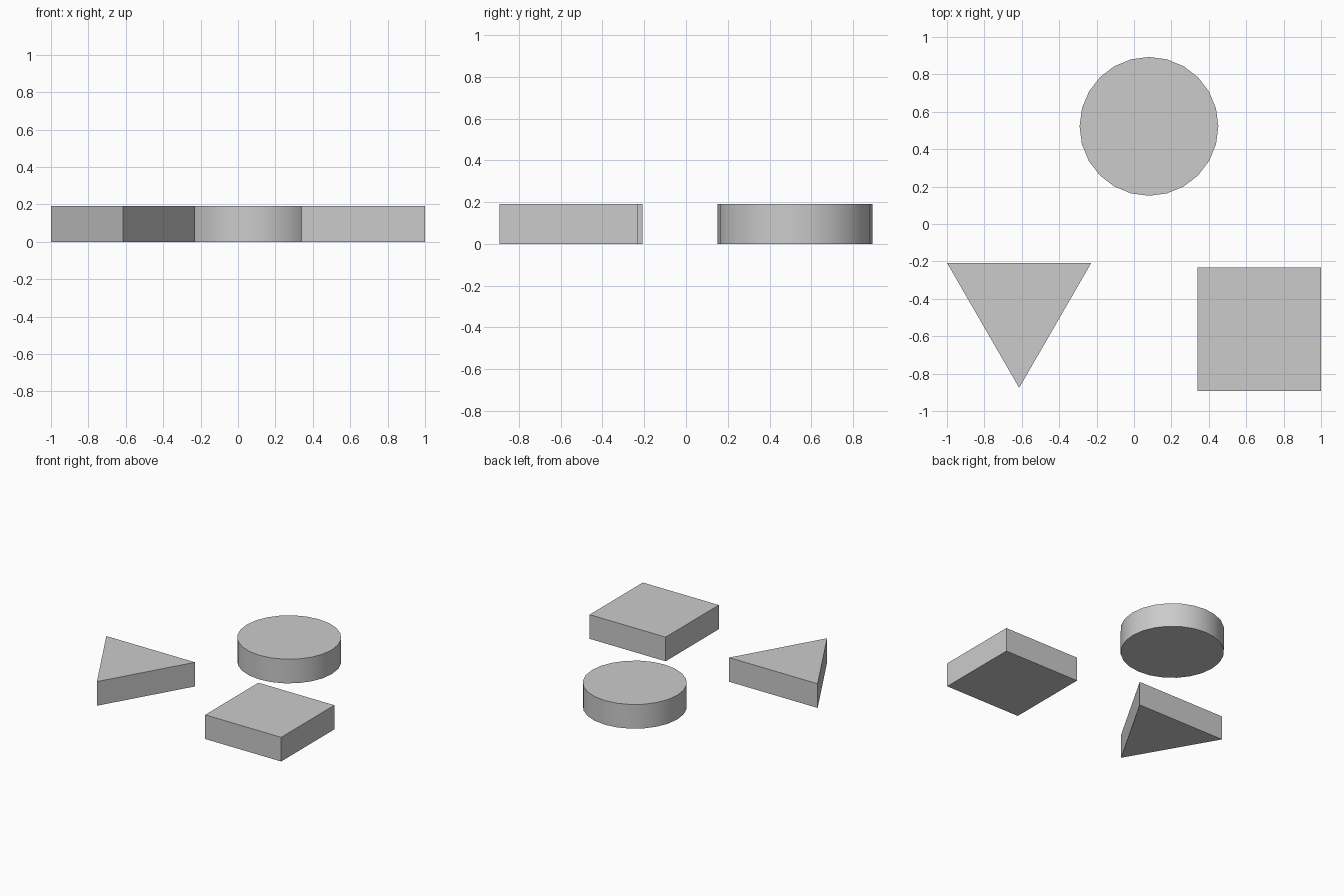
import bpy
import math

if "Cube" in bpy.data.objects:
    bpy.data.objects.remove(bpy.data.objects["Cube"])

H = 0.19  # shared thickness


def prism(name, sides, radius, x, y, turn=0.0):
    """Upright prism with a regular outline, standing on z = 0."""
    bpy.ops.mesh.primitive_cylinder_add(vertices=sides, radius=radius, depth=H,
                                        location=(x, y, H / 2))
    ob = bpy.context.object
    ob.name = name
    ob.rotation_euler.z = turn
    bpy.ops.object.transform_apply(location=False, rotation=True, scale=False)
    return ob


# Round block: smooth side, sharp rims
prism("round_block", 24, 0.371, 0.08, 0.522)
bpy.ops.object.shade_smooth_by_angle(angle=math.radians(30))

# Triangle block, pointing to the front (-y)
prism("triangle_block", 3, 0.445, -0.614, -0.431, math.pi)

# Square block
prism("square_block", 4, 0.661 / math.sqrt(2), 0.67, -0.562, math.pi / 4)
